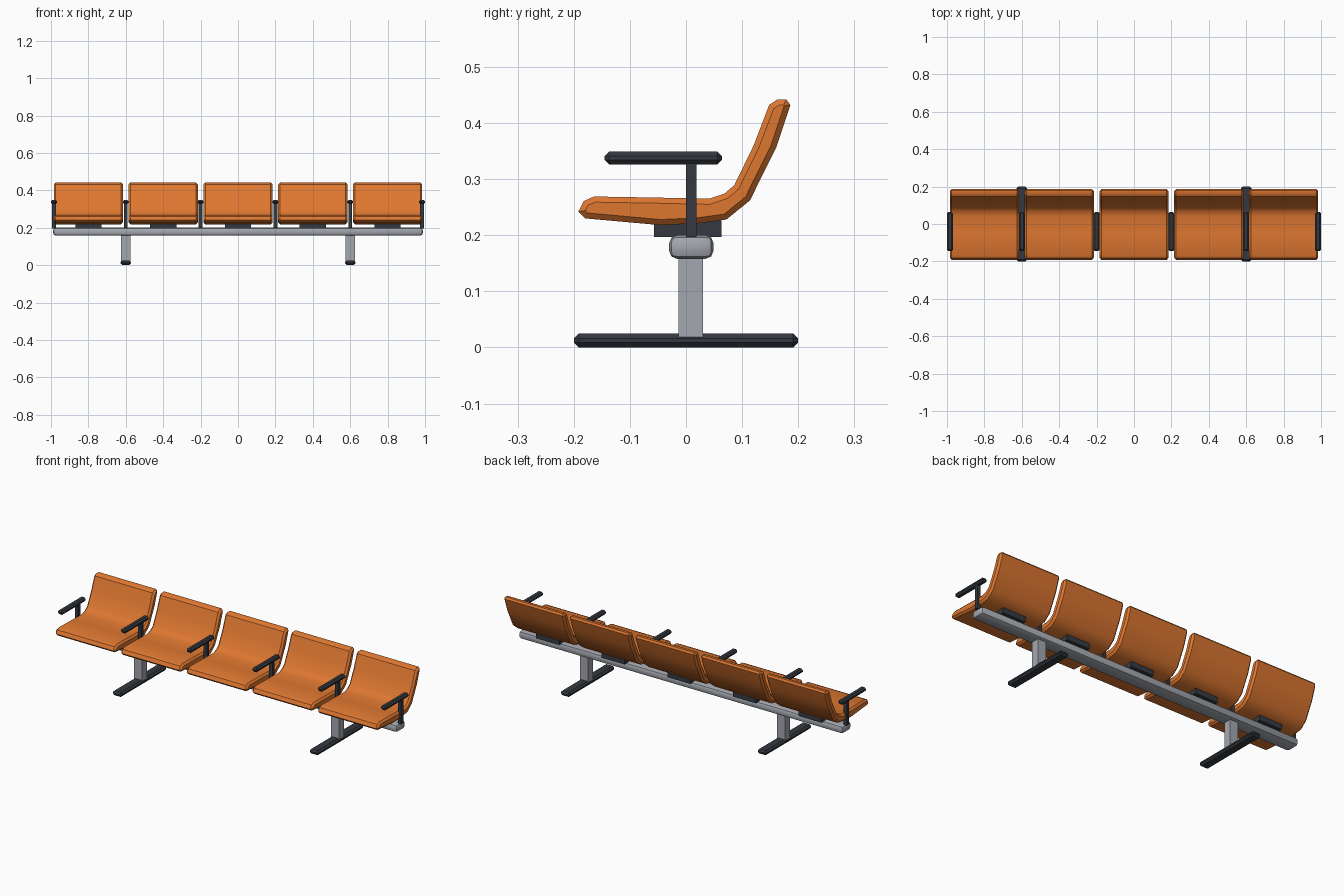
import bpy, bmesh, math

if "Cube" in bpy.data.objects:
    bpy.data.objects.remove(bpy.data.objects["Cube"])


def material(name, rgb):
    m = bpy.data.materials.new(name)
    m.diffuse_color = (*rgb, 1.0)
    m.use_nodes = True
    m.node_tree.nodes["Principled BSDF"].inputs["Base Color"].default_value = m.diffuse_color
    return m


ORANGE = material("orange_shell", (0.73, 0.185, 0.03))
GREY = material("grey_metal", (0.37, 0.39, 0.43))
DARK = material("dark_plastic", (0.035, 0.042, 0.052))


def finish(bm, name, mat, angle=35):
    bmesh.ops.recalc_face_normals(bm, faces=bm.faces[:])
    me = bpy.data.meshes.new(name)
    bm.to_mesh(me)
    bm.free()
    me.materials.append(mat)
    ob = bpy.data.objects.new(name, me)
    bpy.context.collection.objects.link(ob)
    bpy.context.view_layer.objects.active = ob
    ob.select_set(True)
    bpy.ops.object.shade_smooth_by_angle(angle=math.radians(angle))
    ob.select_set(False)
    return ob


def box(name, mat, x, y, z, bevel=0.0, segments=1):
    """Box from (min, max) ranges with optional rounded edges."""
    bm = bmesh.new()
    bmesh.ops.create_cube(bm, size=1)
    for v in bm.verts:
        for i, (lo, hi) in enumerate((x, y, z)):
            v.co[i] = (lo + hi) / 2 + v.co[i] * (hi - lo)
    if bevel:
        bmesh.ops.bevel(bm, geom=bm.edges[:], offset=bevel, segments=segments,
                        profile=0.5, affect='EDGES')
    return finish(bm, name, mat)


# Seat shell side profile (y, z), clockwise from the front lip
PROFILE = [(-0.192, 0.242), (-0.182, 0.261), (-0.164, 0.269), (-0.05, 0.267),
           (0.041, 0.265), (0.068, 0.274), (0.086, 0.289), (0.121, 0.361),
           (0.148, 0.432), (0.163, 0.442), (0.179, 0.442), (0.186, 0.432),
           (0.161, 0.357), (0.114, 0.262), (0.072, 0.228), (0.02, 0.221),
           (-0.046, 0.218), (-0.180, 0.230)]


def seat_shell(name, cx, half=0.185, edge=0.010):
    bm = bmesh.new()
    sides = [[bm.verts.new((cx + s * (half - edge), y, z)) for y, z in PROFILE]
             for s in (-1, 1)]
    caps = [bm.faces.new(side) for side in sides]
    n = len(PROFILE)
    for i in range(n):
        j = (i + 1) % n
        bm.faces.new((sides[0][i], sides[0][j], sides[1][j], sides[1][i]))
    bmesh.ops.recalc_face_normals(bm, faces=bm.faces[:])
    # chamfered side rims
    bmesh.ops.inset_individual(bm, faces=caps, thickness=edge, depth=edge,
                               use_even_offset=True)
    return finish(bm, name, ORANGE)


# Seats and their mounting brackets
for i in range(5):
    cx = -0.8 + 0.4 * i
    seat_shell(f"seat_shell_{i + 1}", cx)
    box(f"seat_bracket_{i + 1}", DARK, (cx - 0.07, cx + 0.07),
        (-0.057, 0.063), (0.197, 0.226))

# Armrests between seats and at both ends
for i, cx in enumerate((-0.984, -0.6, -0.2, 0.2, 0.6, 0.984)):
    box(f"armrest_post_{i + 1}", DARK, (cx - 0.01, cx + 0.01),
        (0.0, 0.019), (0.197, 0.335))
    box(f"armrest_pad_{i + 1}", DARK, (cx - 0.016, cx + 0.016),
        (-0.145, 0.064), (0.326, 0.349), 0.008)

# Long support beam
box("support_beam", GREY, (-0.988, 0.988), (-0.03, 0.049), (0.158, 0.2), 0.014, 2)

# Legs and floor feet
for side, cx in (("left", -0.6), ("right", 0.6)):
    box(f"leg_{side}", GREY, (cx - 0.025, cx + 0.025), (-0.013, 0.03), (0.018, 0.17))
    box(f"foot_{side}", DARK, (cx - 0.028, cx + 0.028), (-0.2, 0.2), (0, 0.025), 0.009)
